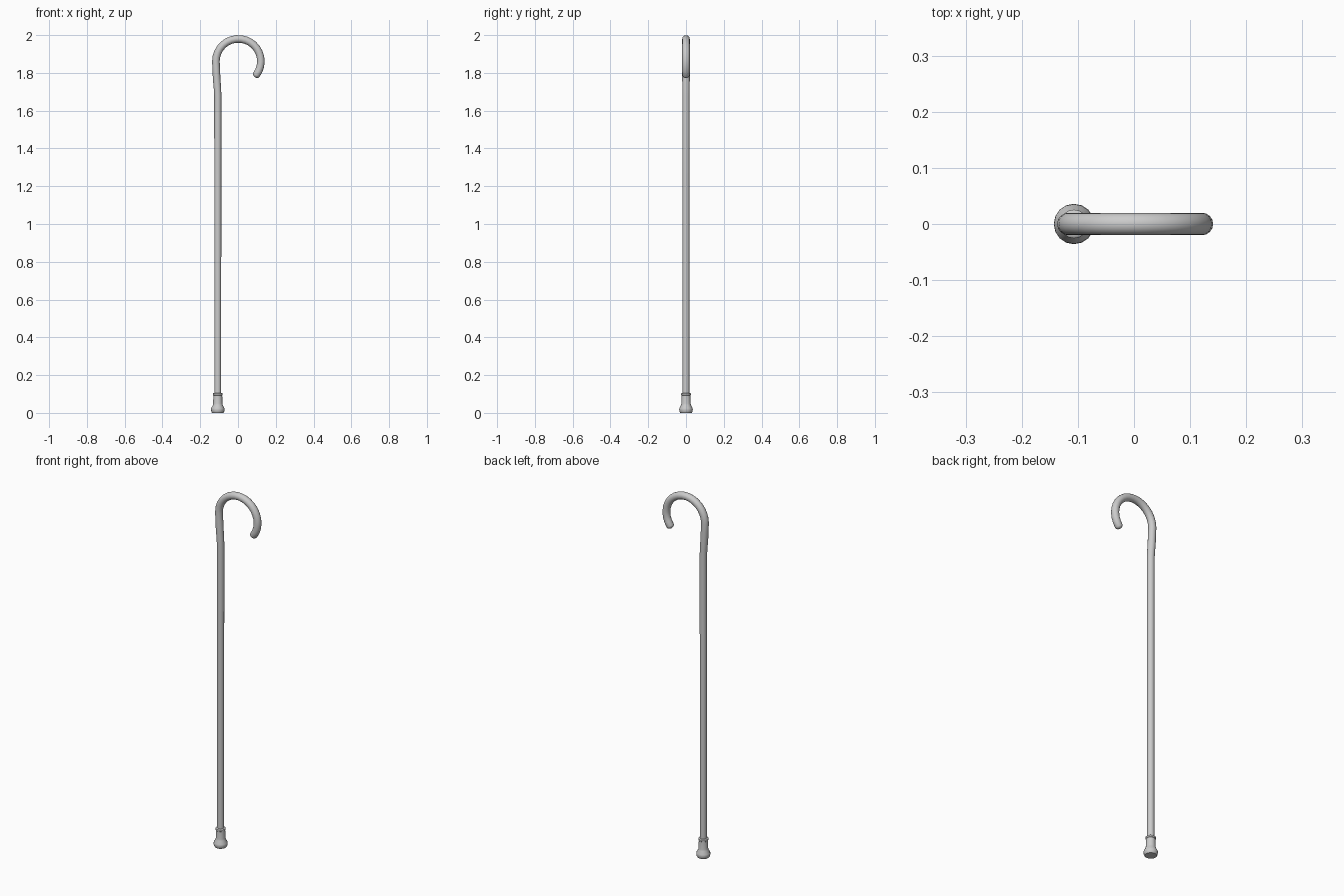
import bpy, bmesh, math
from mathutils import Vector

if "Cube" in bpy.data.objects:
    bpy.data.objects.remove(bpy.data.objects["Cube"])

SIDES = 16
SHAFT_X = -0.107


def sweep(name, stations, angle):
    """Round tube along a path in the xz plane; stations are (x, z, radius)."""
    pts = [Vector((x, 0, z)) for x, z, r in stations]
    bm = bmesh.new()
    rings = []
    prev = Vector((0, 0, 1))
    for i, (x, z, r) in enumerate(stations):
        d = pts[min(i + 1, len(pts) - 1)] - pts[max(i - 1, 0)]
        t = d.normalized() if d.length > 1e-6 else prev
        prev = t
        side, depth = Vector((t.z, 0, -t.x)), Vector((0, 1, 0))
        ring = []
        for k in range(SIDES):
            a = 2 * math.pi * k / SIDES
            ring.append(bm.verts.new(pts[i] + r * (math.cos(a) * side + math.sin(a) * depth)))
        rings.append(ring)
    for a, b in zip(rings, rings[1:]):
        for k in range(SIDES):
            n = (k + 1) % SIDES
            bm.faces.new((a[k], a[n], b[n], b[k]))
    bm.faces.new(rings[0][::-1])
    bm.faces.new(rings[-1])
    bmesh.ops.recalc_face_normals(bm, faces=bm.faces)
    me = bpy.data.meshes.new(name)
    bm.to_mesh(me)
    bm.free()
    ob = bpy.data.objects.new(name, me)
    bpy.context.collection.objects.link(ob)
    bpy.ops.object.select_all(action='DESELECT')
    ob.select_set(True)
    bpy.context.view_layer.objects.active = ob
    bpy.ops.object.shade_smooth_by_angle(angle=math.radians(angle))
    return ob


# Shaft with the slight outward bow below the crook
path = [(SHAFT_X, 0.05, 0.018), (SHAFT_X, 1.25, 0.0185), (SHAFT_X, 1.68, 0.019),
        (-0.109, 1.72, 0.0195), (-0.113, 1.77, 0.02), (-0.115, 1.815, 0.02)]

# Crook arc
CX, CZ, R, END = 0.002, 1.861, 0.119, -37
STEPS = 18
for i in range(STEPS + 1):
    a = math.radians(180 + (END - 180) * i / STEPS)
    path.append((CX + R * math.cos(a), CZ + R * math.sin(a), 0.02))

# Rounded end of the crook
ex, ez, er = path[-1]
a = math.radians(END)
dx, dz = math.sin(a), -math.cos(a)
for deg in (30, 60, 80):
    s = 0.014 * math.sin(math.radians(deg))
    path.append((ex + dx * s, ez + dz * s, er * math.cos(math.radians(deg))))
sweep("cane_shaft_and_handle", path, 50)

# Rubber foot with flared base
foot = [(0.0, 0.030), (0.006, 0.034), (0.017, 0.036), (0.025, 0.035), (0.041, 0.026),
        (0.050, 0.0245), (0.092, 0.0235), (0.094, 0.0255), (0.103, 0.0255), (0.105, 0.0235),
        (0.106, 0.018)]
sweep("rubber_foot", [(SHAFT_X, z, r) for z, r in foot], 40)
